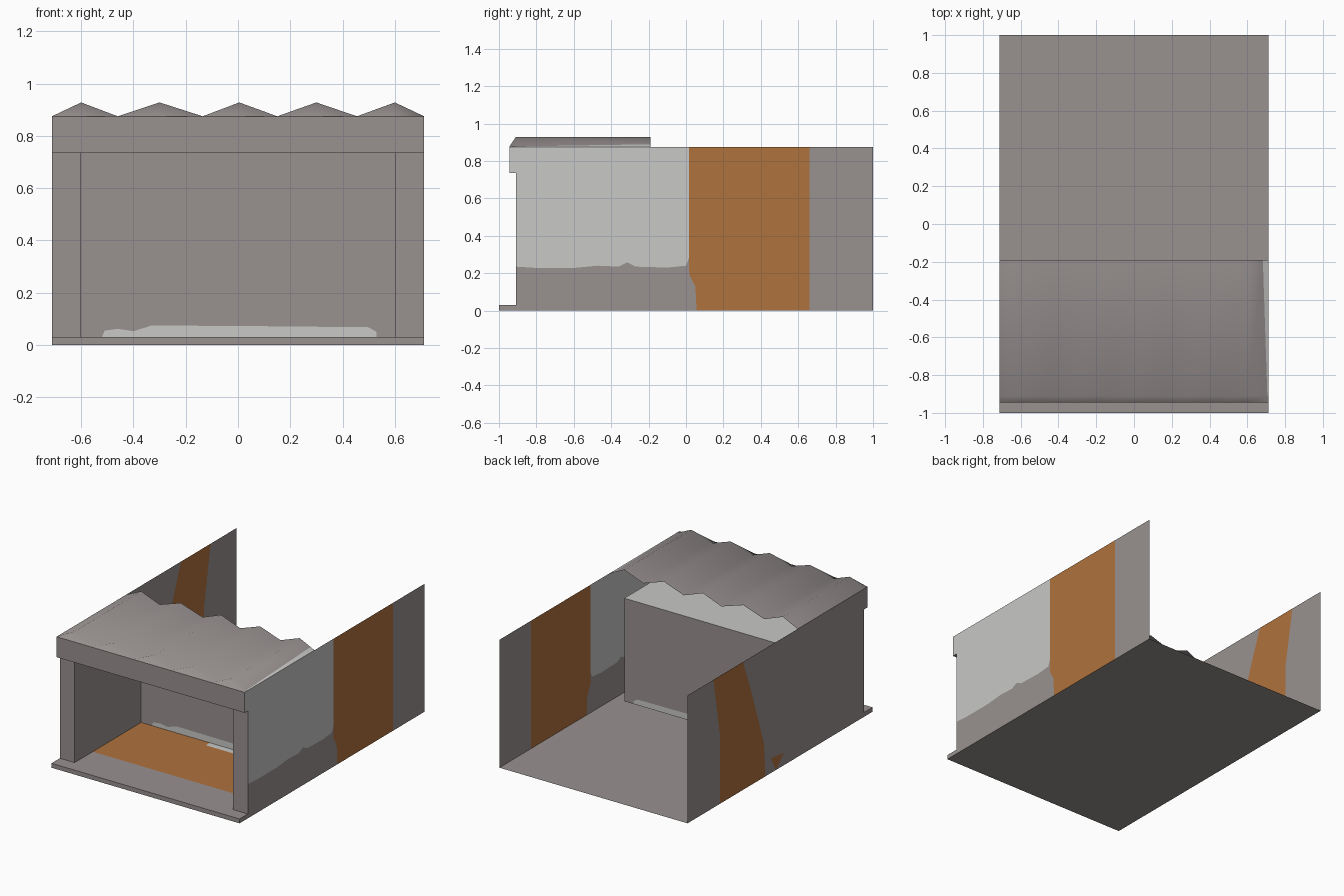
import bpy, bmesh

if "Cube" in bpy.data.objects:
    bpy.data.objects.remove(bpy.data.objects["Cube"])

# Flat colours (linear)
def material(name, srgb):
    m = bpy.data.materials.new(name)
    lin = [((c / 255 + 0.055) / 1.055) ** 2.4 for c in srgb]
    m.diffuse_color = (*lin, 1)
    m.use_nodes = True
    m.node_tree.nodes["Principled BSDF"].inputs["Base Color"].default_value = m.diffuse_color
    return m

MATS = [material("warm_grey", (152, 145, 144)),
        material("light_grey", (200, 200, 199)),
        material("rust_orange", (175, 114, 61))]
GREY, LIGHT, RUST = 0, 1, 2

W, IN = 0.712, 0.60                       # outer and inner half widths
FRONT, FACE, REAR = -0.945, -0.91, -0.19  # lintel, pillar and rear wall planes
STEP, HEAD, TOP, PEAK = 0.03, 0.735, 0.875, 0.928

def shell(name, patches, smooth=False):
    """Object from (colour, points) patches, welded where they touch."""
    bm = bmesh.new()
    for colour, pts in patches:
        f = bm.faces.new([bm.verts.new(p) for p in pts])
        f.material_index, f.smooth = colour, smooth
    bmesh.ops.remove_doubles(bm, verts=bm.verts, dist=0.0005)
    me = bpy.data.meshes.new(name)
    bm.to_mesh(me)
    bm.free()
    for m in MATS:
        me.materials.append(m)
    ob = bpy.data.objects.new(name, me)
    bpy.context.collection.objects.link(ob)
    return ob

def along_x(x, pts):          # (y, z) outline on a side wall, facing outward
    p = [(x, y, z) for y, z in pts]
    return p if x > 0 else p[::-1]

def along_y(y, pts):          # (x, z) outline facing the front
    return [(x, y, z) for x, z in pts]

def rect(a, b, c, d):
    return [(a, c), (b, c), (b, d), (a, d)]

def flat(z, x0, x1, y0, y1):  # horizontal rectangle facing up
    return [(x, y, z) for x, y in rect(x0, x1, y0, y1)]

# Ground floor, seen from above and below
shell("ground_floor", [(GREY, flat(0, -W, W, -1, 1))])

# Front step
shell("front_step", [
    (GREY, flat(STEP, -W, W, -1, FACE)),
    (GREY, along_y(-1, rect(-W, W, 0, STEP))),
    (GREY, along_x(W, rect(-1, FACE, 0, STEP))),
    (GREY, along_x(-W, rect(-1, FACE, 0, STEP)))])

# Right wall: pale front, grey plinth, orange band, grey rear
ragged = [(FACE, .235), (-.8, .228), (-.6, .228), (-.47, .24), (-.36, .235),
          (-.315, .258), (-.27, .235), (-.1, .23), (0, .24), (.015, .28)]
band = [(.015, .28), (.018, .19), (.05, .13), (.057, 0)]
shell("right_wall", [
    (LIGHT, along_x(W, [(FRONT, HEAD), (FACE, HEAD)] + ragged
                    + [(.015, TOP), (FRONT, TOP)])),
    (GREY, along_x(W, [(FACE, 0), (.057, 0)] + band[2::-1] + ragged[-2::-1])),
    (RUST, along_x(W, band + [(.66, 0), (.66, TOP), (.015, TOP)])),
    (GREY, along_x(W, rect(.66, 1, 0, TOP)))])

# Left wall: grey with a leaning orange band and a small orange chip
lean = [(.40, TOP), (.315, .65), (.174, .23), (.165, .1)]
shell("left_wall", [
    (GREY, along_x(-W, [(FRONT, HEAD), (FACE, HEAD), (FACE, 0), (.043, 0),
                        (-.043, .085), (.1, .1)] + lean[::-1] + [(FRONT, TOP)])),
    (RUST, along_x(-W, [(.043, 0), (.1, .1), (-.043, .085)])),
    (GREY, along_x(-W, [(.043, 0), (.163, 0), (.165, .1), (.1, .1)])),
    (RUST, along_x(-W, lean + [(.163, 0), (.65, 0), (.65, .47), (.72, TOP)])),
    (GREY, along_x(-W, [(.65, 0), (1, 0), (1, TOP), (.72, TOP), (.65, .47)]))])

# Pillars and the room's side walls
for side, s in (("left", -1), ("right", 1)):
    a, b = sorted((s * IN, s * W))
    shell(side + "_pillar", [(GREY, along_y(FACE, rect(a, b, STEP, HEAD)))])
    shell(side + "_room_wall",
          [(GREY, along_x(s * IN, rect(FACE, REAR, STEP, HEAD))[::-1])])

# Lintel over the opening
shell("lintel", [
    (GREY, along_y(FRONT, rect(-W, W, HEAD, TOP))),
    (GREY, flat(HEAD, -W, W, FRONT, FACE)[::-1])])

# Room ceiling, floor and rear wall
shell("room_ceiling", [(LIGHT, flat(HEAD, -IN, IN, FACE, REAR)[::-1])])
shell("room_floor", [
    (GREY, flat(STEP, -IN, IN, FACE, -.714)),
    (RUST, flat(STEP, -IN, IN, -.714, -.235)),
    (RUST, flat(STEP, -IN, -.08, -.235, REAR)),
    (LIGHT, flat(STEP, -.08, .53, -.235, REAR)),
    (RUST, flat(STEP, .53, IN, -.235, REAR))])
scuff = [(.53, STEP), (.53, .05), (.5, .068), (.1, .072), (-.33, .075),
         (-.40, .053), (-.46, .062), (-.51, .055), (-.52, STEP)]
shell("room_rear_wall", [
    (LIGHT, along_y(REAR, scuff)),
    (GREY, along_y(REAR, [(-IN, STEP)] + scuff[::-1]
                   + [(IN, STEP), (IN, HEAD), (-IN, HEAD)]))])

# Zigzag roof with a sloping front edge and a pale sliver on the right
zig = [(-W, TOP), (-.60, PEAK), (-.46, TOP), (-.30, PEAK), (-.135, TOP),
       (0.005, PEAK), (.15, TOP), (.30, PEAK), (.455, TOP), (.60, PEAK)]
z_at = lambda x: TOP + (PEAK - TOP) * (W - x) / (W - .60)
rear = zig + [(.682, z_at(.682)), (W, TOP)]
mid = zig + [(.706, z_at(.706)), (W, TOP)]
roof = []
for i in range(len(mid) - 1):
    colour = LIGHT if i == len(mid) - 2 else GREY
    (x0, z0), (x1, z1) = mid[i], mid[i + 1]
    (u0, w0), (u1, w1) = rear[i], rear[i + 1]
    roof.append((colour, [(x0, FACE, z0), (x1, FACE, z1),
                          (u1, REAR, w1), (u0, REAR, w0)]))
    roof.append((GREY, [(x0, FRONT, TOP), (x1, FRONT, TOP),
                        (x1, FACE, z1), (x0, FACE, z0)]))
shell("zigzag_roof", roof, smooth=True)
